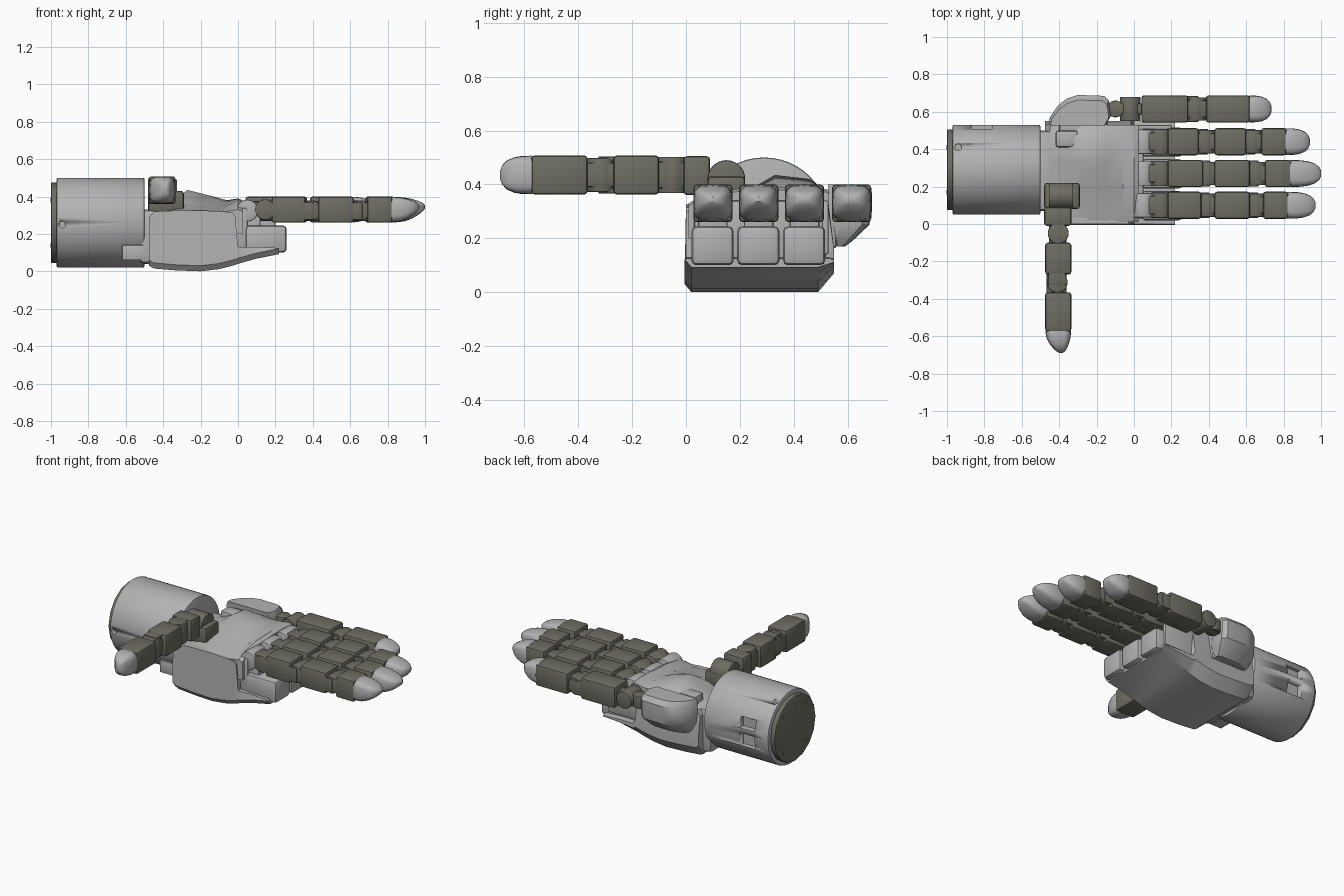
import bpy, bmesh, math
from mathutils import Matrix, Vector

if "Cube" in bpy.data.objects:
    bpy.data.objects.remove(bpy.data.objects["Cube"])


def material(name, rgb):
    m = bpy.data.materials.new(name)
    m.use_nodes = True
    m.diffuse_color = (*rgb, 1)
    m.node_tree.nodes["Principled BSDF"].inputs["Base Color"].default_value = (*rgb, 1)
    return m


LIGHT = material("light grey", (0.45, 0.45, 0.45))
DARK = material("dark olive grey", (0.155, 0.155, 0.127))
WORLD = Matrix()


def finish(name, bm, mat, bevel=0, frame=WORLD, segments=2):
    """Bevel, place, and turn a bmesh into a shaded object."""
    bmesh.ops.recalc_face_normals(bm, faces=bm.faces)
    if bevel:
        sharp = [e for e in bm.edges if len(e.link_faces) == 2 and e.calc_face_angle(0) > 0.6]
        bmesh.ops.bevel(bm, geom=sharp, offset=bevel, segments=segments, affect='EDGES',
                        profile=0.5, clamp_overlap=True)
    bm.transform(frame)
    mesh = bpy.data.meshes.new(name)
    bm.to_mesh(mesh)
    bm.free()
    mesh.materials.append(mat)
    ob = bpy.data.objects.new(name, mesh)
    bpy.context.collection.objects.link(ob)
    bpy.ops.object.select_all(action='DESELECT')
    ob.select_set(True)
    bpy.context.view_layer.objects.active = ob
    bpy.ops.object.shade_smooth_by_angle(angle=math.radians(35))
    return ob


def box(name, x, y, z, mat, bevel=0.01, frame=WORLD):
    bm = bmesh.new()
    size = [r[1] - r[0] for r in (x, y, z)]
    mid = Vector([(r[0] + r[1]) / 2 for r in (x, y, z)])
    bmesh.ops.create_cube(bm, size=1, matrix=Matrix.Translation(mid) @ Matrix.Diagonal((*size, 1)))
    return finish(name, bm, mat, bevel, frame)


def cylinder(name, center, radius, length, axis, mat, bevel=0.005, sides=32, frame=WORLD):
    bm = bmesh.new()
    turn = {'x': Matrix.Rotation(math.pi / 2, 4, 'Y'), 'y': Matrix.Rotation(math.pi / 2, 4, 'X'), 'z': WORLD}[axis]
    bmesh.ops.create_cone(bm, cap_ends=True, segments=sides, radius1=radius, radius2=radius,
                          depth=length, matrix=Matrix.Translation(center) @ turn)
    return finish(name, bm, mat, bevel, frame)


def loft(name, sections, mat, bevel=0, frame=WORLD):
    """Skin a list of equal-length closed rings."""
    bm = bmesh.new()
    rings = [[bm.verts.new(p) for p in s] for s in sections]
    n = len(rings[0])
    for a, b in zip(rings, rings[1:]):
        for i in range(n):
            bm.faces.new((a[i], a[(i + 1) % n], b[(i + 1) % n], b[i]))
    bm.faces.new(rings[0])
    bm.faces.new(rings[-1])
    return finish(name, bm, mat, bevel, frame)


# ---- wrist ----
wrist = cylinder("wrist_sleeve", (-0.735, 0.29, 0.26), 0.24, 0.47, 'x', LIGHT, 0.008, 48)
cutters = [box("cutter", (-0.87, -0.76), (0.485, 0.6), z, LIGHT, 0) for z in ((0.17, 0.26), (0.29, 0.36))]
cutters.append(cylinder("cutter", (-0.94, 0.05, 0.25), 0.018, 0.06, 'y', LIGHT, 0, 12))
cutters.append(cylinder("cutter", (-0.94, 0.41, 0.47), 0.018, 0.06, 'z', LIGHT, 0, 12))
bpy.ops.object.select_all(action='DESELECT')
bpy.context.view_layer.objects.active = wrist
for c in cutters:
    mod = wrist.modifiers.new("cut", 'BOOLEAN')
    mod.operation, mod.object, mod.solver = 'DIFFERENCE', c, 'EXACT'
    bpy.ops.object.modifier_apply(modifier=mod.name)
    bpy.data.objects.remove(c)
cylinder("wrist_end_cap", (-0.975, 0.29, 0.26), 0.215, 0.05, 'x', DARK, 0.006, 16)
for i in range(4):
    a = math.pi / 4 + i * math.pi / 2
    cylinder(f"cap_screw_{i}", (-0.999, 0.29 + 0.17 * math.cos(a), 0.26 + 0.17 * math.sin(a)),
             0.012, 0.006, 'x', DARK, 0, 12)
box("wrist_latch", (-0.62, -0.49), (0.07, 0.2), (0.06, 0.14), LIGHT, 0.004)
box("wrist_neck", (-0.53, -0.42), (0.07, 0.5), (0.04, 0.33), LIGHT, 0.03)

# ---- palm shell: bottom rises towards the knuckles ----
shell = [(-0.475, 0.03, 0.29), (-0.45, 0.015, 0.32), (-0.33, 0.005, 0.325), (-0.2, 0.0, 0.325),
         (-0.1, 0.012, 0.322), (-0.03, 0.03, 0.315), (-0.015, 0.034, 0.30), (0.0, 0.04, 0.13),
         (0.1, 0.068, 0.13), (0.22, 0.092, 0.125)]
loft("palm_shell", [[(x, 0.0, t), (x, -0.005, b + 0.03), (x, 0.02, b), (x, 0.49, b),
                     (x, 0.55, b + min(0.07, (t - b) * 0.6)), (x, 0.55, min(0.16, t - 0.005)), (x, 0.53, t)]
                    for x, b, t in shell], LIGHT)

# ---- palm surface: raised mound near the wrist, ridge at the knuckles ----
ys = (0.01, 0.06, 0.2, 0.33, 0.46, 0.53)
heights = {-0.45: (.30, .31, .32, .33, .33, .31), -0.34: (.32, .33, .34, .38, .38, .35),
           -0.27: (.32, .33, .36, .435, .42, .37), -0.15: (.32, .34, .365, .405, .40, .37),
           -0.06: (.32, .33, .35, .37, .38, .37), 0.0: (.33, .36, .385, .39, .39, .38),
           0.025: (.32, .35, .375, .38, .38, .37)}
loft("palm_surface", [[(x, 0.01, 0.2)] + [(x, y, z) for y, z in zip(ys, hs)] + [(x, 0.53, 0.2)]
                      for x, hs in heights.items()], LIGHT)
box("palm_side_tab", (-0.42, -0.30), (0.41, 0.50), (0.28, 0.39), LIGHT, 0.015)
box("knuckle_wall", (-0.03, 0.05), (0.03, 0.52), (0.11, 0.34), LIGHT, 0.01)
box("outer_rail", (-0.14, 0.20), (0.505, 0.53), (0.14, 0.34), LIGHT, 0.008)

# ---- little finger root lobe ----
outline = [(-0.455, 0.53), (-0.45, 0.57), (-0.41, 0.63), (-0.36, 0.67), (-0.30, 0.69),
           (-0.16, 0.685), (-0.135, 0.66), (-0.125, 0.58), (-0.15, 0.53)]
lobe_rings = []
for z, s in ((0.17, 0.45), (0.19, 0.6), (0.25, 0.95), (0.30, 1), (0.37, 1), (0.40, 0.85)):
    lobe_rings.append([(x if s > 0.9 else -0.29 + (x + 0.29) * (0.6 + 0.4 * s), 0.51 + (y - 0.51) * s, z)
                       for x, y in outline])
loft("little_finger_lobe", lobe_rings, LIGHT)
box("lobe_bridge", (-0.40, -0.14), (0.48, 0.56), (0.16, 0.37), LIGHT, 0.015)

# ---- fingers, built along local x with the pad facing local z ----
W, H = 0.073, 0.07


def tip_ring(x, w, top, bottom, n=20):
    ring = []
    for i in range(n):
        a = 2 * math.pi * i / n
        c, s = math.cos(a), math.sin(a)
        sy = math.copysign(abs(c) ** 0.55, c)
        sz = math.copysign(abs(s) ** 0.55, s)
        ring.append((x, w * sy, (top + bottom) / 2 + (top - bottom) / 2 * sz))
    return ring


def finger(name, frame, blocks, tip_end):
    """Dark links at each (start, end), hinges in the gaps, light tip."""
    for i, (a, b) in enumerate(blocks):
        box(f"{name}_link_{i + 1}", (a, b), (-W, W), (-H, H), DARK, 0.014, frame)
    for i, ((_, a), (b, _)) in enumerate(zip(blocks, blocks[1:])):
        m = (a + b) / 2
        box(f"{name}_hinge_bar_{i + 1}", (a - 0.02, b + 0.02), (-0.045, 0.045), (-0.062, 0.045), DARK, 0.01, frame)
        cylinder(f"{name}_hinge_{i + 1}", (m - 0.005, 0, -0.005), 0.055, 0.125, 'y', DARK, 0.005, 24, frame)
        for s in (-1, 1):
            y = sorted((s * 0.05, s * 0.069))
            box(f"{name}_hinge_cheek_{i + 1}", (a - 0.03, m + 0.01), y, (-0.055, 0.04), DARK, 0.008, frame)
    start = blocks[-1][1]
    steps = ((-0.03, .97, .97, -.97), (0.0, .98, .98, -.98), (0.3, .97, .93, -.90), (0.55, .90, .82, -.70),
             (0.78, .74, .66, -.40), (0.93, .50, .50, -.12), (1.0, .22, .32, .08))
    loft(f"{name}_tip", [tip_ring(start + t * (tip_end - start), w * W, u * H, d * H) for t, w, u, d in steps],
         LIGHT, 0, frame)


long_fingers = (("index_finger", 0.1, ((.18, .36), (.43, .62), (.69, .825)), .97),
                ("middle_finger", 0.27, ((.18, .37), (.43, .62), (.70, .84)), 1.0),
                ("ring_finger", 0.44, ((.18, .345), (.43, .60), (.68, .815)), .94))
for name, y, blocks, end in long_fingers:
    f = Matrix.Translation((0, y, 0.33))
    finger(name, f, blocks, end)
    # root joint between light cheeks, over a knuckle block
    box(f"{name}_root_bar", (0.06, 0.2), (-0.05, 0.05), (-0.06, 0.045), DARK, 0.012, f)
    cylinder(f"{name}_root_hinge", (0.145, 0, 0), 0.055, 0.135, 'y', DARK, 0.005, 24, f)
    cylinder(f"{name}_root_drum", (0.05, 0, -0.005), 0.058, 0.13, 'y', LIGHT, 0.006, 24, f)
    box(f"{name}_knuckle", (0.04, 0.26), (-0.08, 0.077), (-0.23, -0.085), LIGHT, 0.02, f)
    box(f"{name}_knuckle_post", (0.03, 0.12), (-0.055, 0.055), (-0.12, -0.02), LIGHT, 0.01, f)

f = Matrix.Translation((0, 0.615, 0.33))
finger("little_finger", f, ((.04, .29), (.385, .62)), .735)
box("little_finger_root_bar", (-0.16, 0.06), (-0.03, 0.03), (-0.045, 0.04), DARK, 0.01, f)
cylinder("little_finger_root_hinge", (-0.02, 0, 0), 0.055, 0.13, 'y', DARK, 0.005, 24, f)
cylinder("little_finger_pivot", (-0.10, 0, 0), 0.045, 0.08, 'z', DARK, 0.005, 24, f)

# ---- thumb: points to -y with its pad facing +x ----
turn = Matrix(((0, 0, 1, 0), (-1, 0, 0, 0), (0, -1, 0, 0), (0, 0, 0, 1)))
f = Matrix.Translation((-0.405, 0, 0.435)) @ turn
finger("thumb", f, ((.10, .27), (.365, .575)), .69)
box("thumb_root_bar", (-0.06, 0.13), (-0.05, 0.05), (-0.05, 0.045), DARK, 0.01, f)
cylinder("thumb_root_hinge", (0.05, 0, 0), 0.056, 0.135, 'y', DARK, 0.005, 24, f)
box("thumb_base_block", (-0.48, -0.335), (-0.01, 0.09), (0.36, 0.505), DARK, 0.014)
cylinder("thumb_base_drum", (-0.39, 0.15, 0.42), 0.07, 0.13, 'x', DARK, 0.006, 28)
box("thumb_base_saddle", (-0.48, -0.29), (0.08, 0.22), (0.31, 0.43), DARK, 0.015)
